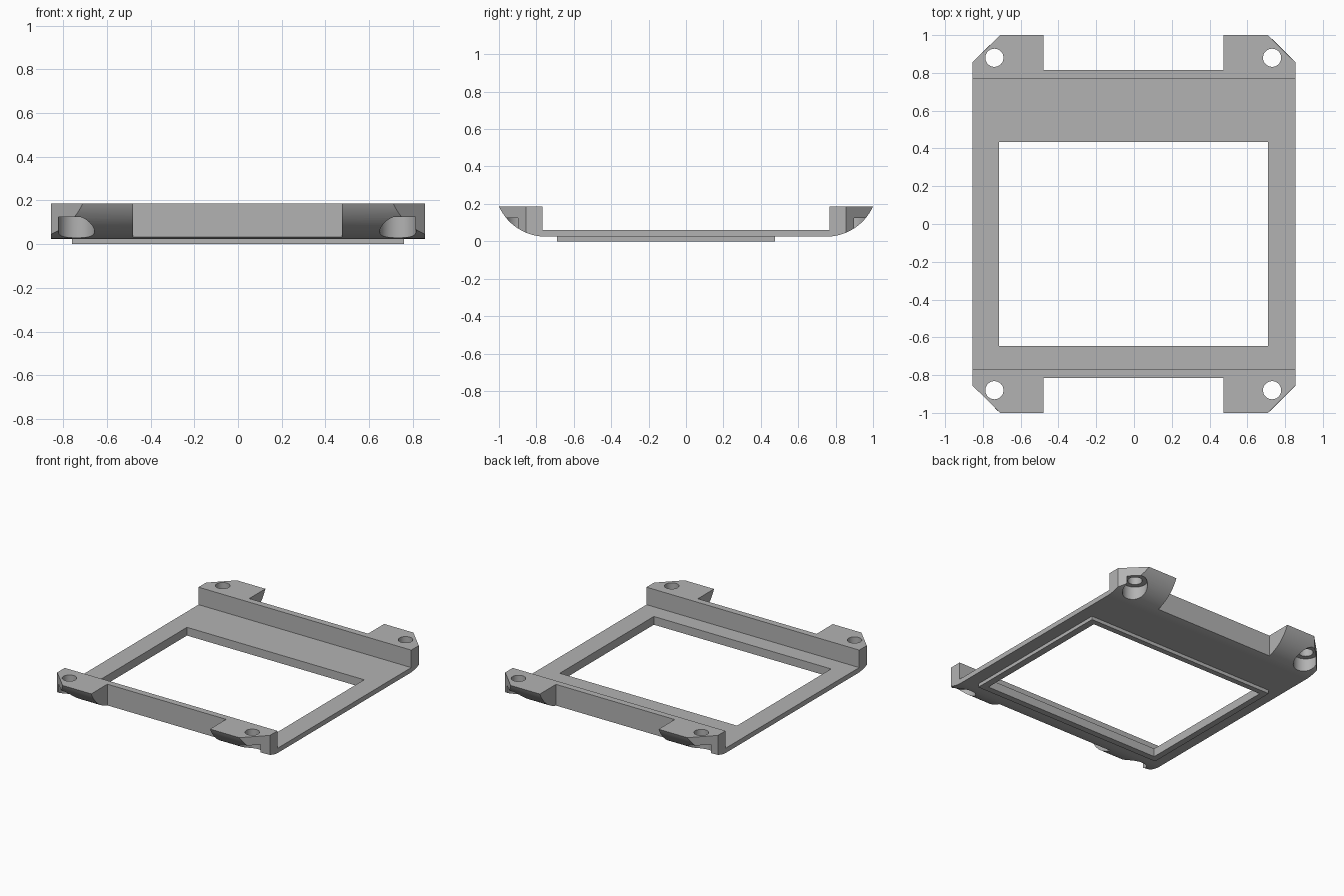
import bpy, bmesh, math
from mathutils import Vector

cube = bpy.data.objects.get("Cube")
if cube:
    bpy.data.objects.remove(cube, do_unlink=True)

grey = bpy.data.materials.new("plain grey")
grey.use_nodes = True
GREY = (0.45, 0.45, 0.45, 1)
grey.diffuse_color = GREY
grey.node_tree.nodes["Principled BSDF"].inputs["Base Color"].default_value = GREY


def prism(name, outline, offset):
    """Extrude a closed 3D outline along an offset vector."""
    bm = bmesh.new()
    face = bm.faces.new([bm.verts.new(p) for p in outline])
    moved = bmesh.ops.extrude_face_region(bm, geom=[face])["geom"]
    bmesh.ops.translate(bm, vec=Vector(offset),
                        verts=[v for v in moved if isinstance(v, bmesh.types.BMVert)])
    bmesh.ops.recalc_face_normals(bm, faces=bm.faces)
    mesh = bpy.data.meshes.new(name)
    bm.to_mesh(mesh)
    bm.free()
    mesh.materials.append(grey)
    obj = bpy.data.objects.new(name, mesh)
    bpy.context.collection.objects.link(obj)
    return obj


def block(name, x0, x1, y0, y1, z0, z1):
    return prism(name, [(x0, y0, z0), (x1, y0, z0), (x1, y1, z0), (x0, y1, z0)],
                 (0, 0, z1 - z0))


def cylinder(name, x, y, r, z0, z1, sides=48):
    ring = [(x + r * math.cos(math.tau * i / sides),
             y + r * math.sin(math.tau * i / sides), z0) for i in range(sides)]
    return prism(name, ring, (0, 0, z1 - z0))


def cut(target, cutter):
    """Subtract the cutter and throw it away."""
    mod = target.modifiers.new("cut", "BOOLEAN")
    mod.operation, mod.solver, mod.object = "DIFFERENCE", "EXACT", cutter
    bpy.context.view_layer.objects.active = target
    bpy.ops.object.modifier_apply(modifier=mod.name)
    bpy.data.objects.remove(cutter, do_unlink=True)


# Side profile: thin tray with two raised ends and curled-up undersides
HALF_X, BASE, FLOOR, TOP = 0.855, 0.025, 0.06, 0.187
WALL, BEND = 0.768, 0.75
sweep = 2 * math.atan((TOP - BASE) / (1 - BEND))
radius = (1 - BEND) / math.sin(sweep)
STEPS = 20
arc = [(BEND + radius * math.sin(sweep * i / STEPS),
        BASE + radius * (1 - math.cos(sweep * i / STEPS))) for i in range(STEPS + 1)]
half = arc + [(WALL, TOP), (WALL, FLOOR)]
profile = half + [(-y, z) for y, z in reversed(half)]
frame = prism("frame", [(-HALF_X, y, z) for y, z in profile], (2 * HALF_X, 0, 0))

# End notches, chamfered corners and screw holes
for sy in (-1, 1):
    cut(frame, block("notch_cutter", -0.48, 0.475, *sorted((sy * 0.815, sy * 1.2)), -0.1, 0.4))
    for sx in (-1, 1):
        cut(frame, prism("corner_cutter", [(sx * 0.655, sy * 1.055, -0.1),
                                           (sx * 1.2, sy * 1.2, -0.1),
                                           (sx * 0.91, sy * 0.8, -0.1)], (0, 0, 0.5)))
        x, y = sx * 0.735 - 0.004, sy * 0.88
        cut(frame, cylinder("screw_head_cutter", x, y, 0.083, -0.1, 0.125))
        cut(frame, cylinder("screw_hole_cutter", x, y, 0.048, -0.1, 0.4))

# Rim under the window
rim = block("window_rim", -0.76, 0.76, -0.69, 0.475, 0, BASE)

# Window opening through frame and rim
for obj in (frame, rim):
    cut(obj, block("window_cutter", -0.715, 0.71, -0.645, 0.435, -0.1, 0.4))

bpy.ops.object.select_all(action="DESELECT")
frame.select_set(True)
bpy.context.view_layer.objects.active = frame
bpy.ops.object.shade_smooth_by_angle(angle=math.radians(25))
